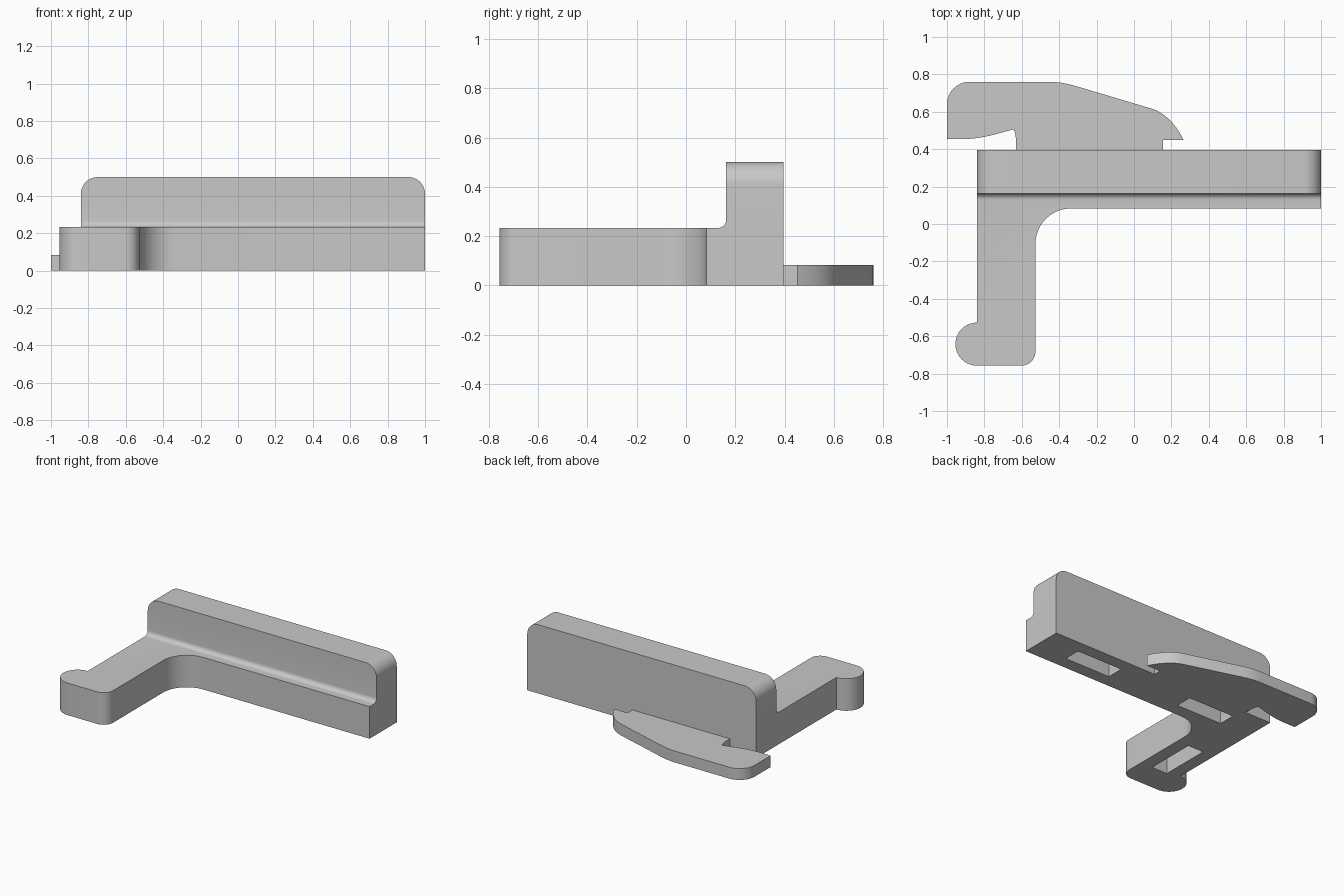
import bpy, bmesh
from math import radians, sin, cos
from mathutils import Vector

if "Cube" in bpy.data.objects:
    bpy.data.objects.remove(bpy.data.objects["Cube"])

BACK, FRONT, WALL = 0.395, 0.083, 0.163
LEFT, RIGHT = 1.0, -0.84
BASE_TOP, WALL_TOP, LATCH_TOP = 0.233, 0.5, 0.083

grey = bpy.data.materials.new("plain_grey")
grey.use_nodes = True
COLOUR = (0.58, 0.58, 0.58, 1)
grey.diffuse_color = COLOUR
grey.node_tree.nodes["Principled BSDF"].inputs["Base Color"].default_value = COLOUR


def arc(cx, cy, r, a0, a1, n=12):
    angles = [radians(a0 + (a1 - a0) * i / n) for i in range(n + 1)]
    return [(cx + r * cos(a), cy + r * sin(a)) for a in angles]


def curve(p0, p1, p2, n=8):
    """Quadratic curve through a control point."""
    p0, p1, p2 = Vector(p0), Vector(p1), Vector(p2)
    ts = [i / n for i in range(n + 1)]
    return [tuple(p0 * (1 - t) ** 2 + p1 * 2 * t * (1 - t) + p2 * t * t) for t in ts]


def prism(name, outline, start, end, axis="Z"):
    """Extrude a flat outline along one axis."""
    place = {"X": lambda a, b, d: (d, a, b),
             "Y": lambda a, b, d: (a, d, b),
             "Z": lambda a, b, d: (a, b, d)}[axis]
    bm = bmesh.new()
    face = bm.faces.new([bm.verts.new(place(a, b, start)) for a, b in outline])
    moved = bmesh.ops.extrude_face_region(bm, geom=[face])["geom"]
    bmesh.ops.translate(bm, vec=place(0, 0, end - start),
                        verts=[v for v in moved if isinstance(v, bmesh.types.BMVert)])
    bmesh.ops.recalc_face_normals(bm, faces=bm.faces)
    mesh = bpy.data.meshes.new(name)
    bm.to_mesh(mesh)
    bm.free()
    obj = bpy.data.objects.new(name, mesh)
    bpy.context.collection.objects.link(obj)
    mesh.materials.append(grey)
    return obj


def combine(target, other, operation):
    mod = target.modifiers.new(operation.lower(), "BOOLEAN")
    mod.operation, mod.solver, mod.object = operation, "EXACT", other
    bpy.context.view_layer.objects.active = target
    bpy.ops.object.modifier_apply(modifier=mod.name)
    bpy.data.objects.remove(other)


def smooth(obj):
    bpy.ops.object.select_all(action="DESELECT")
    obj.select_set(True)
    bpy.context.view_layer.objects.active = obj
    bpy.ops.object.shade_smooth_by_angle(angle=radians(25))


# L-shaped base with a rounded hook at the end of the arm
ARM = -0.527
base = prism("body", [(LEFT, BACK), (RIGHT, BACK), (RIGHT, -0.527)]
             + arc(RIGHT, -0.642, 0.115, 90, 270, 20)
             + arc(ARM - 0.075, -0.682, 0.075, -90, 0)
             + arc(ARM + 0.19, FRONT - 0.19, 0.19, 180, 90, 16)
             + [(LEFT, FRONT)], 0, BASE_TOP)

# Upright wall with rounded upper corners
R = 0.09
wall = prism("wall", [(RIGHT, BASE_TOP), (LEFT, BASE_TOP)]
             + arc(LEFT - R, WALL_TOP - R, R, 0, 90)
             + arc(RIGHT + R, WALL_TOP - R, R, 90, 180), WALL, BACK, "Y")

# Concave fillet where the wall meets the base
F = 0.033
fillet = prism("fillet", [(WALL + 0.02, BASE_TOP - 0.02), (WALL + 0.02, BASE_TOP + F)]
               + arc(WALL - F, BASE_TOP + F, F, 0, -90, 8)
               + [(WALL - F, BASE_TOP - 0.02)], RIGHT, LEFT, "X")
combine(base, wall, "UNION")
combine(base, fillet, "UNION")

# Rectangular pockets in the underside
for x, y, w, d in ((0.55, 0.24, 0.37, 0.125), (-0.41, 0.24, 0.37, 0.125),
                   (-0.685, -0.37, 0.125, 0.37)):
    pocket = prism("pocket", [(x - w / 2, y - d / 2), (x + w / 2, y - d / 2),
                              (x + w / 2, y + d / 2), (x - w / 2, y + d / 2)], -0.1, 0.17)
    combine(base, pocket, "DIFFERENCE")
smooth(base)

# Flat latch plate behind the wall
latch = prism("latch_plate", [(-1, 0.455)]
              + arc(-0.88, 0.64, 0.12, 180, 90)
              + curve((-0.45, 0.76), (-0.39, 0.76), (-0.32, 0.74))
              + curve((0.1, 0.615), (0.2, 0.58), (0.265, 0.45))
              + [(0.155, 0.45), (0.155, BACK), (-0.63, BACK)]
              + curve((-0.63, 0.43), (-0.63, 0.47), (-0.643, 0.506), 5)
              + curve((-0.76, 0.475), (-0.84, 0.455), (-0.9, 0.455)), 0, LATCH_TOP)
smooth(latch)
